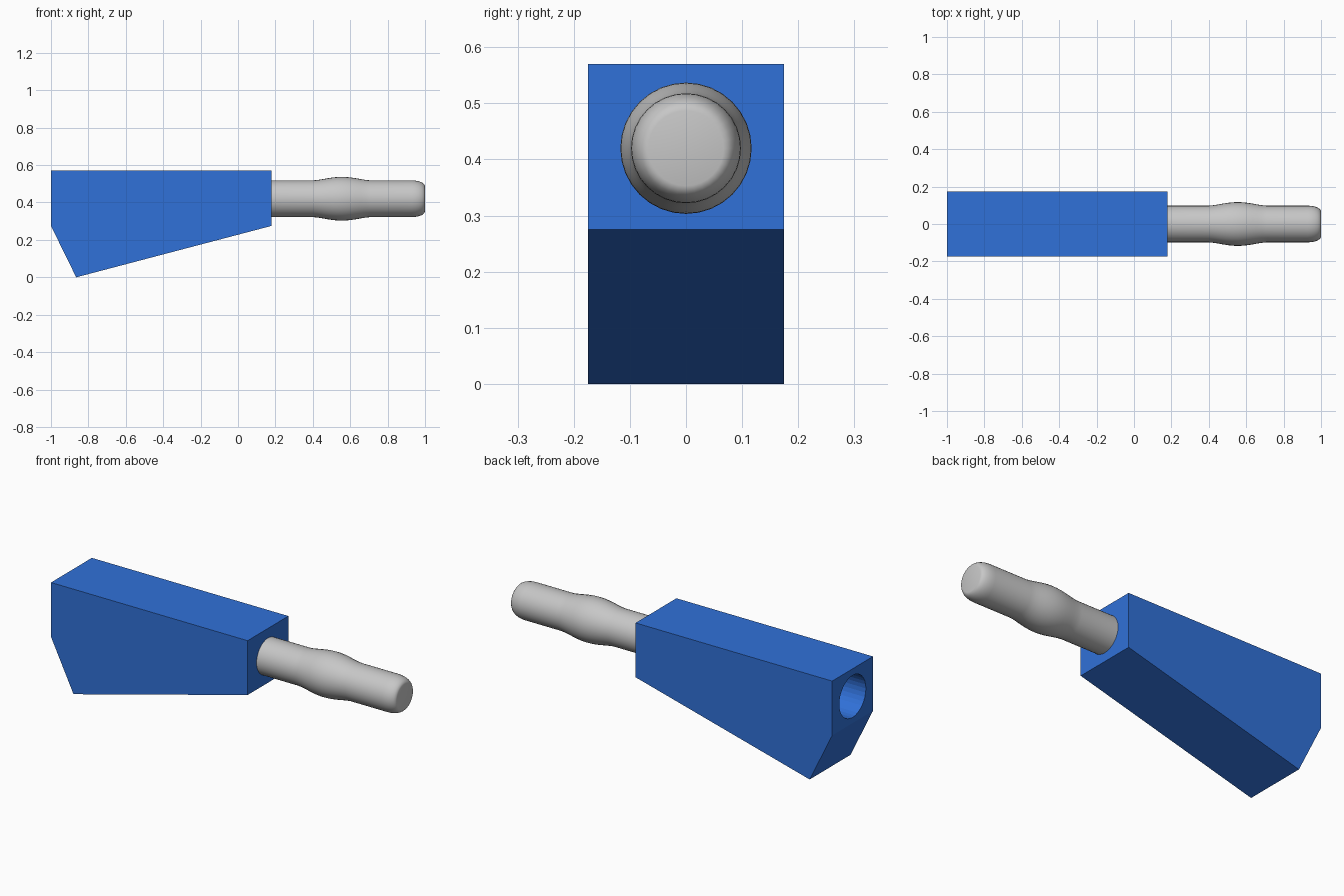
import bpy, bmesh, math

if "Cube" in bpy.data.objects:
    bpy.data.objects.remove(bpy.data.objects["Cube"])

AXIS_Z = 0.42   # height of the pin and socket axis
SEGS = 32


def material(name, rgb):
    m = bpy.data.materials.new(name)
    m.diffuse_color = (*rgb, 1)
    m.use_nodes = True
    m.node_tree.nodes["Principled BSDF"].inputs["Base Color"].default_value = m.diffuse_color
    return m


def make_object(name, bm, mat):
    bmesh.ops.recalc_face_normals(bm, faces=bm.faces)
    mesh = bpy.data.meshes.new(name)
    bm.to_mesh(mesh)
    bm.free()
    mesh.materials.append(mat)
    obj = bpy.data.objects.new(name, mesh)
    bpy.context.collection.objects.link(obj)
    return obj


def turned(name, profile, mat):
    """Solid of revolution about the x-parallel axis, from (x, radius) pairs."""
    bm = bmesh.new()
    rings = []
    for x, r in profile:
        rings.append([bm.verts.new((x, r * math.cos(a), AXIS_Z + r * math.sin(a)))
                      for a in (2 * math.pi * i / SEGS for i in range(SEGS))])
    for a, b in zip(rings, rings[1:]):
        for i in range(SEGS):
            j = (i + 1) % SEGS
            bm.faces.new((a[i], a[j], b[j], b[i]))
    bm.faces.new(rings[0])
    bm.faces.new(rings[-1])
    return make_object(name, bm, mat)


def shade_smooth(obj, degrees):
    bpy.ops.object.select_all(action='DESELECT')
    obj.select_set(True)
    bpy.context.view_layer.objects.active = obj
    bpy.ops.object.shade_smooth_by_angle(angle=math.radians(degrees))


blue = material("blue plastic", (0.03, 0.165, 0.69))
grey = material("light grey metal", (0.57, 0.57, 0.57))

# Housing: side outline extruded across the width
outline = [(-1, 0.57), (-1, 0.275), (-0.865, 0), (0.18, 0.275), (0.18, 0.57)]
bm = bmesh.new()
side = bm.faces.new([bm.verts.new((x, -0.175, z)) for x, z in outline])
ext = bmesh.ops.extrude_face_region(bm, geom=[side])
bmesh.ops.translate(bm, vec=(0, 0.35, 0),
                    verts=[v for v in ext["geom"] if isinstance(v, bmesh.types.BMVert)])
housing = make_object("housing", bm, blue)

# Socket bored into the rear of the housing
cutter = turned("socket_cutter", [(-1.1, 0.114), (-0.2, 0.114)], blue)
cutter.hide_render = True
cutter.hide_set(True)
bore = housing.modifiers.new("socket", 'BOOLEAN')
bore.operation = 'DIFFERENCE'
bore.solver = 'EXACT'
bore.object = cutter
shade_smooth(housing, 20)

# Pin: straight shank, springy bulge, rounded tip
R, BULGE = 0.098, 0.019
profile = [(0.17, R)]
for i in range(13):
    t = i / 12
    profile.append((0.40 + 0.31 * t, R + BULGE * math.sin(math.pi * t) ** 1.5))
for i in range(7):
    a = math.pi / 2 * i / 6
    profile.append((0.93 + 0.07 * math.sin(a), 0.067 + (R - 0.067) * math.cos(a)))
pin = turned("pin", profile, grey)
shade_smooth(pin, 40)
